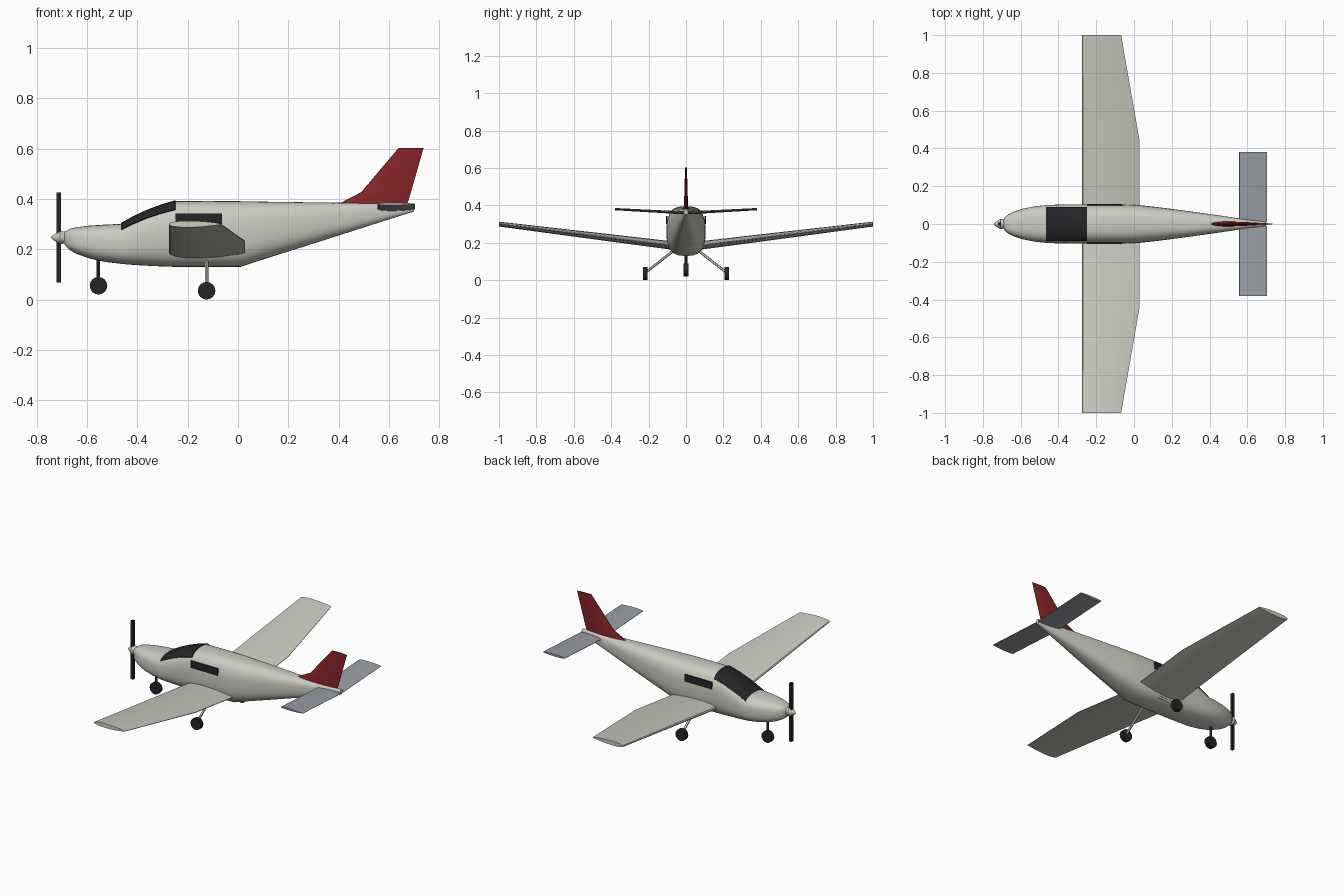
import bpy, bmesh, math
from mathutils import Vector

if "Cube" in bpy.data.objects:
    bpy.data.objects.remove(bpy.data.objects["Cube"])


def material(name, rgb):
    m = bpy.data.materials.new(name)
    m.diffuse_color = (*rgb, 1)
    m.use_nodes = True
    m.node_tree.nodes["Principled BSDF"].inputs["Base Color"].default_value = m.diffuse_color
    return m


WHITE = material("warm white", (0.60, 0.60, 0.54))
GREY = material("blue grey", (0.32, 0.34, 0.37))
RED = material("dark red", (0.24, 0.018, 0.02))
BLACK = material("black", (0.018, 0.018, 0.02))


def finish(name, bm, mat, angle=30):
    bmesh.ops.recalc_face_normals(bm, faces=bm.faces)
    me = bpy.data.meshes.new(name)
    bm.to_mesh(me)
    bm.free()
    me.materials.append(mat)
    ob = bpy.data.objects.new(name, me)
    bpy.context.collection.objects.link(ob)
    bpy.context.view_layer.objects.active = ob
    ob.select_set(True)
    if angle:
        bpy.ops.object.shade_smooth_by_angle(angle=math.radians(angle))
    ob.select_set(False)
    return ob


def loft(name, rings, mat, angle=30):
    """Skin closed rings of points and cap both ends."""
    bm = bmesh.new()
    vs = [[bm.verts.new(p) for p in r] for r in rings]
    n = len(vs[0])
    for a, b in zip(vs, vs[1:]):
        for i in range(n):
            j = (i + 1) % n
            bm.faces.new((a[i], a[j], b[j], b[i]))
    bm.faces.new(vs[0])
    bm.faces.new(vs[-1])
    return finish(name, bm, mat, angle)


def rod(name, a, b, r, mat, sides=12, r2=None):
    """Cylinder or cone between two points."""
    a, b = Vector(a), Vector(b)
    bm = bmesh.new()
    bmesh.ops.create_cone(bm, cap_ends=True, segments=sides, radius1=r,
                          radius2=r if r2 is None else r2, depth=(b - a).length)
    bm.transform((b - a).to_track_quat('Z', 'Y').to_matrix().to_4x4())
    bmesh.ops.translate(bm, verts=bm.verts, vec=(a + b) / 2)
    return finish(name, bm, mat)


def box(name, lo, hi, mat):
    bm = bmesh.new()
    bmesh.ops.create_cube(bm, size=1)
    for v in bm.verts:
        v.co = [l + (c + 0.5) * (h - l) for c, l, h in zip(v.co, lo, hi)]
    return finish(name, bm, mat, 0)


# Fuselage stations: x, bottom z, top z, half width
STATIONS = [
    (-0.694, 0.232, 0.258, 0.012), (-0.688, 0.215, 0.270, 0.030),
    (-0.67, 0.197, 0.281, 0.048), (-0.64, 0.181, 0.288, 0.064),
    (-0.59, 0.163, 0.294, 0.081), (-0.53, 0.150, 0.298, 0.093),
    (-0.465, 0.142, 0.301, 0.100), (-0.42, 0.138, 0.326, 0.102),
    (-0.37, 0.135, 0.350, 0.103), (-0.31, 0.132, 0.373, 0.104),
    (-0.25, 0.130, 0.391, 0.104), (-0.12, 0.130, 0.392, 0.104),
    (0.01, 0.130, 0.391, 0.102), (0.12, 0.166, 0.389, 0.090),
    (0.26, 0.210, 0.387, 0.072), (0.42, 0.261, 0.385, 0.050),
    (0.56, 0.306, 0.382, 0.029), (0.70, 0.350, 0.380, 0.010)]


def body_point(station, t, grow=0.0):
    """Point on the rounded-square section at angle t (0 = side, 90 deg = top)."""
    x, lo, hi, w = station
    e = 2 / 2.8
    c, s = math.cos(t), math.sin(t)
    y = math.copysign(abs(c) ** e, c) * (w + grow)
    z = (lo + hi) / 2 + math.copysign(abs(s) ** e, s) * ((hi - lo) / 2 + grow)
    return (x, y, z)


loft("fuselage", [[body_point(s, 2 * math.pi * i / 40) for i in range(40)]
                  for s in STATIONS], WHITE, 35)

# Windshield: thin shell following the sloping cabin roof
bm = bmesh.new()
grid = []
for s in STATIONS[6:11]:
    t0 = math.acos((0.089 / (s[3] + 0.004)) ** 1.4)
    grid.append([bm.verts.new(body_point(s, t0 + (math.pi - 2 * t0) * i / 14, 0.004))
                 for i in range(15)])
for a, b in zip(grid, grid[1:]):
    for i in range(14):
        bm.faces.new((a[i], a[i + 1], b[i + 1], b[i]))
bmesh.ops.recalc_face_normals(bm, faces=bm.faces)
bmesh.ops.solidify(bm, geom=bm.faces[:], thickness=0.008)
finish("windshield", bm, BLACK)

# Aerofoil outline: chord fraction, thickness fraction
FOIL = [(0, 0), (0.015, 0.35), (0.08, 0.68), (0.22, 0.95), (0.4, 1), (0.65, 0.85),
        (0.9, 0.42), (1, 0.08), (1, -0.08), (0.9, -0.35), (0.65, -0.8), (0.4, -1),
        (0.22, -0.95), (0.08, -0.68), (0.015, -0.35)]


def wing_ring(x0, x1, y, z, half):
    return [(x0 + u * (x1 - x0), y, z + v * half) for u, v in FOIL]


for side, sy in (("left", -1), ("right", 1)):
    # Wing with dihedral and a tapered outer trailing edge
    loft(side + "_wing", [wing_ring(-0.275, 0.028, sy * 0.03, 0.180, 0.023),
                          wing_ring(-0.275, 0.028, sy * 0.45, 0.232, 0.019),
                          wing_ring(-0.275, -0.068, sy * 1.0, 0.300, 0.013)], WHITE)
    # Tailplane
    loft(side + "_tailplane", [wing_ring(0.555, 0.705, sy * 0.01, 0.360, 0.008),
                               wing_ring(0.555, 0.705, sy * 0.38, 0.380, 0.006)], GREY)
    # Side window
    y0, y1 = sorted((sy * 0.098, sy * 0.106))
    box(side + "_window", (-0.248, y0, 0.300), (-0.064, y1, 0.343), BLACK)
    # Main landing gear
    rod(side + "_gear_strut", (-0.125, sy * 0.07, 0.155), (-0.125, sy * 0.215, 0.042),
        0.007, WHITE)
    rod(side + "_wheel", (-0.125, sy * 0.206, 0.035), (-0.125, sy * 0.231, 0.035),
        0.035, BLACK, 16)

# Tail fin with a swept fillet at its base
loft("tail_fin", [[(x0 + u * (x1 - x0), v * h, z) for u, v in FOIL]
                  for x0, x1, z, h in ((0.39, 0.672, 0.375, 0.013),
                                       (0.49, 0.688, 0.427, 0.010),
                                       (0.638, 0.738, 0.602, 0.005))], RED)

# Nose gear
rod("nose_gear_strut", (-0.555, 0, 0.057), (-0.555, 0, 0.17), 0.007, BLACK)
rod("nose_wheel", (-0.555, -0.0125, 0.055), (-0.555, 0.0125, 0.055), 0.035, BLACK, 16)

# Propeller and spinner
box("propeller", (-0.721, -0.009, 0.068), (-0.705, 0.009, 0.426), BLACK)
loft("spinner", [[(x, r * math.cos(i * math.pi / 8), 0.247 + r * math.sin(i * math.pi / 8))
                  for i in range(16)]
                 for x, r in ((-0.744, 0.002), (-0.735, 0.010), (-0.708, 0.027),
                              (-0.685, 0.022))], WHITE)
